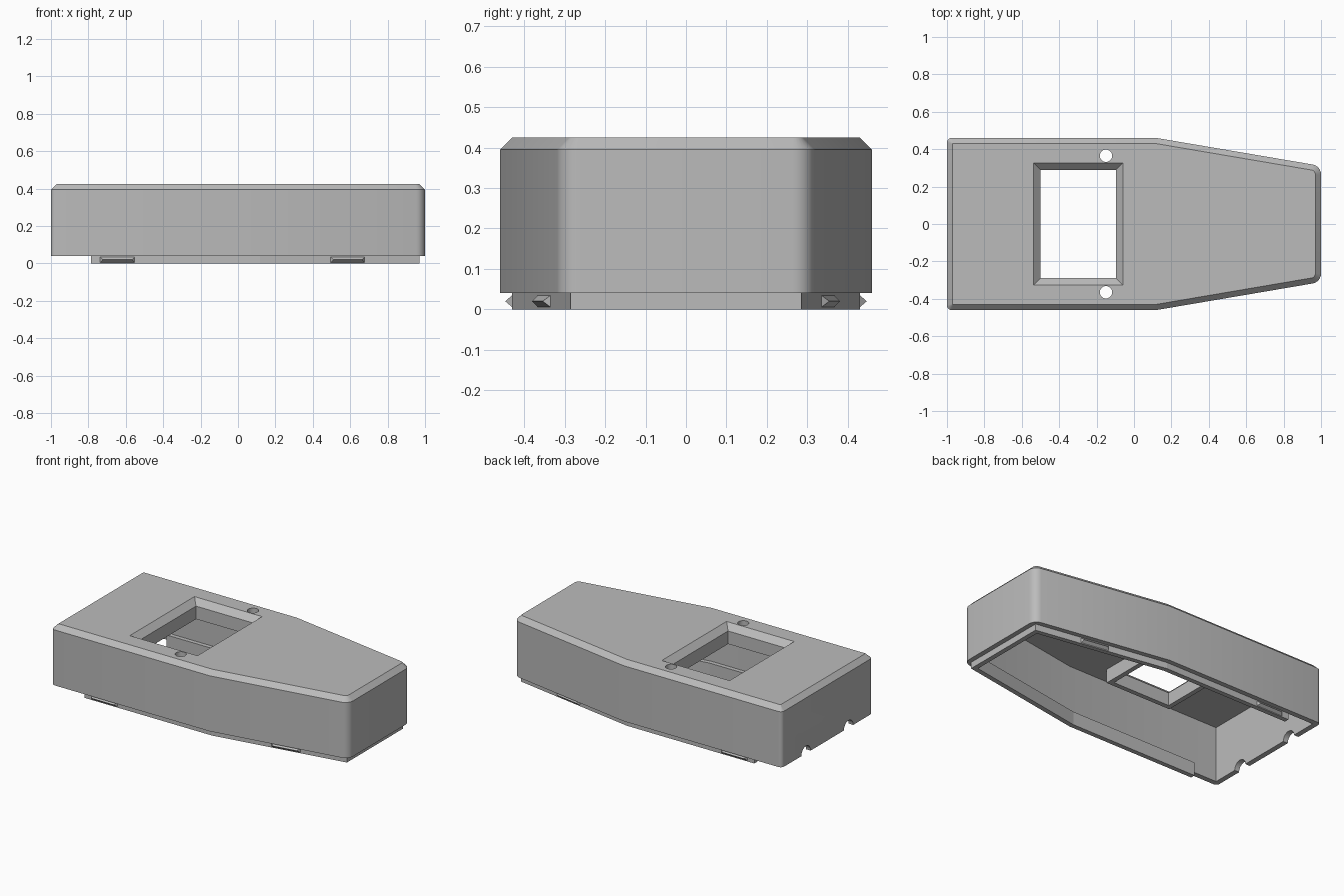
import bpy, bmesh, math
from mathutils import Vector

old = bpy.data.objects.get("Cube")
if old:
    bpy.data.objects.remove(old, do_unlink=True)

grey = bpy.data.materials.new("plain_grey")
grey.use_nodes = True
COLOUR = (0.5, 0.5, 0.5, 1)
grey.diffuse_color = COLOUR
grey.node_tree.nodes["Principled BSDF"].inputs["Base Color"].default_value = COLOUR

KINK_X, HALF, SLOPE = 0.12, 0.46, 0.17
TILT = math.atan(SLOPE)
RIM, TOP, CEILING, WALL = 0.04, 0.425, 0.393, 0.03


def side_y(x, d):
    """Half width at x of the plan inset by d."""
    flat = HALF - d
    return min(flat, HALF - SLOPE * (x - KINK_X) - d / math.cos(TILT))


def outline(d, r_nose=0, r_tail=0, steps=6):
    """Plan outline inset by d, with rounded nose and tail corners."""
    def arc(x, y, r, a0, a1):
        n = steps if r else 0
        angles = [a0 + (a1 - a0) * i / n for i in range(n + 1)] if n else [a0]
        return [(x + r * math.cos(a), y + r * math.sin(a)) for a in angles]
    xn, xt = 1 - d - r_nose, -1 + d + r_tail
    half = arc(xn, side_y(xn, d + r_nose), r_nose, 0, math.pi / 2 - TILT)
    half.append((KINK_X - d * math.tan(TILT / 2), HALF - d))
    half += arc(xt, HALF - d - r_tail, r_tail, math.pi / 2, math.pi)
    return half + [(x, -y) for x, y in reversed(half)]


def rectangle(x0, x1, y):
    return [(x0, -y), (x1, -y), (x1, y), (x0, y)]


def circle(x, y, r, n=32):
    return [(x + r * math.cos(math.tau * i / n), y + r * math.sin(math.tau * i / n))
            for i in range(n)]


def loft(name, rings):
    """Closed solid through a stack of (outline, z) rings."""
    bm = bmesh.new()
    loops = [[bm.verts.new((x, y, z)) for x, y in pts] for pts, z in rings]
    bm.faces.new(loops[0])
    bm.faces.new(loops[-1])
    for a, b in zip(loops, loops[1:]):
        for i in range(len(a)):
            j = (i + 1) % len(a)
            bm.faces.new((a[i], a[j], b[j], b[i]))
    bmesh.ops.recalc_face_normals(bm, faces=bm.faces)
    mesh = bpy.data.meshes.new(name)
    bm.to_mesh(mesh)
    bm.free()
    mesh.materials.append(grey)
    obj = bpy.data.objects.new(name, mesh)
    bpy.context.collection.objects.link(obj)
    return obj


def activate(obj):
    bpy.ops.object.select_all(action='DESELECT')
    obj.select_set(True)
    bpy.context.view_layer.objects.active = obj


def combine(target, tool, operation):
    activate(target)
    mod = target.modifiers.new("cut", 'BOOLEAN')
    mod.operation, mod.object, mod.solver = operation, tool, 'EXACT'
    bpy.ops.object.modifier_apply(modifier=mod.name)
    bpy.data.objects.remove(tool, do_unlink=True)


# Chamfered outer case, hollowed from below
R_NOSE, R_TAIL, CHAMFER = 0.055, 0.025, 0.03
case = loft("case", [
    (outline(0, R_NOSE, R_TAIL), RIM),
    (outline(0, R_NOSE, R_TAIL), TOP - CHAMFER),
    (outline(CHAMFER, R_NOSE - CHAMFER, 0.003), TOP)])
combine(case, loft("cavity", [(outline(WALL + 0.003), -0.1), (outline(WALL + 0.003), CEILING)]),
        'DIFFERENCE')

# Window with a sunken frame and a sloped edge
X0, X1, Y, EDGE = -0.50, -0.095, 0.29, 0.037
FRAME = 0.03
block = rectangle(X0 - FRAME, X1 + FRAME, Y + FRAME)
combine(case, loft("frame", [(block, 0.305), (block, CEILING + 0.01)]), 'UNION')
inner = rectangle(X0, X1, Y)
outer = rectangle(X0 - EDGE - 0.01, X1 + EDGE + 0.01, Y + EDGE + 0.01)
combine(case, loft("window", [(inner, 0.2), (inner, TOP - EDGE), (outer, TOP + 0.01)]),
        'DIFFERENCE')

# Screw holes through the top
for s in (-1, 1):
    hole = circle(-0.15, s * 0.365, 0.033)
    combine(case, loft("hole", [(hole, 0.3), (hole, 0.5)]), 'DIFFERENCE')

# Cable notches in the tail wall
for s in (-1, 1):
    notch = loft("notch", [(circle(0, 0, 0.047), -0.1), (circle(0, 0, 0.047), 0.1)])
    notch.rotation_euler.y = math.pi / 2
    notch.location = (-1, s * 0.215, RIM)
    bpy.context.view_layer.update()
    combine(case, notch, 'DIFFERENCE')

# Locating lip inside the rim, open at the tail
LIP_END = -0.785


def lip_chain(d):
    half = [(LIP_END, HALF - d), (KINK_X - d * math.tan(TILT / 2), HALF - d),
            (1 - d, side_y(1 - d, d))]
    return half + [(x, -y) for x, y in reversed(half)]


lip_plan = lip_chain(WALL) + lip_chain(WALL * 2)[::-1]
lip = loft("lip", [(lip_plan, 0), (lip_plan, 0.085)])

# Snap ridges on the outside of the lip
LENGTH, OUT = 0.19, 0.017
clips = []
for x, place in ((-0.645, "tail"), (0.585, "nose")):
    for s, side in ((1, "left"), (-1, "right")):
        bm = bmesh.new()
        h = LENGTH / 2
        base = [bm.verts.new((px, -0.004, pz)) for px, pz in
                ((-h, 0.002), (h, 0.002), (h, RIM - 0.002), (-h, RIM - 0.002))]
        ridge = [bm.verts.new((px, OUT, RIM / 2)) for px in (OUT - h, h - OUT)]
        for f in ((base[0], base[1], ridge[1], ridge[0]), (base[1], base[2], ridge[1]),
                  (base[2], base[3], ridge[0], ridge[1]), (base[3], base[0], ridge[0]), base):
            bm.faces.new(f)
        turn = -TILT if x > KINK_X else 0
        for v in bm.verts:
            cx, cy = v.co.x, v.co.y
            v.co.x = x + cx * math.cos(turn) - cy * math.sin(turn)
            v.co.y = s * (side_y(x, WALL) + cx * math.sin(turn) + cy * math.cos(turn))
        bmesh.ops.recalc_face_normals(bm, faces=bm.faces)
        mesh = bpy.data.meshes.new(f"{place}_{side}_clip")
        bm.to_mesh(mesh)
        bm.free()
        mesh.materials.append(grey)
        clip = bpy.data.objects.new(mesh.name, mesh)
        bpy.context.collection.objects.link(clip)

# Smooth rounded corners, sharp edges kept
activate(case)
bpy.ops.object.shade_smooth_by_angle(angle=math.radians(30))
